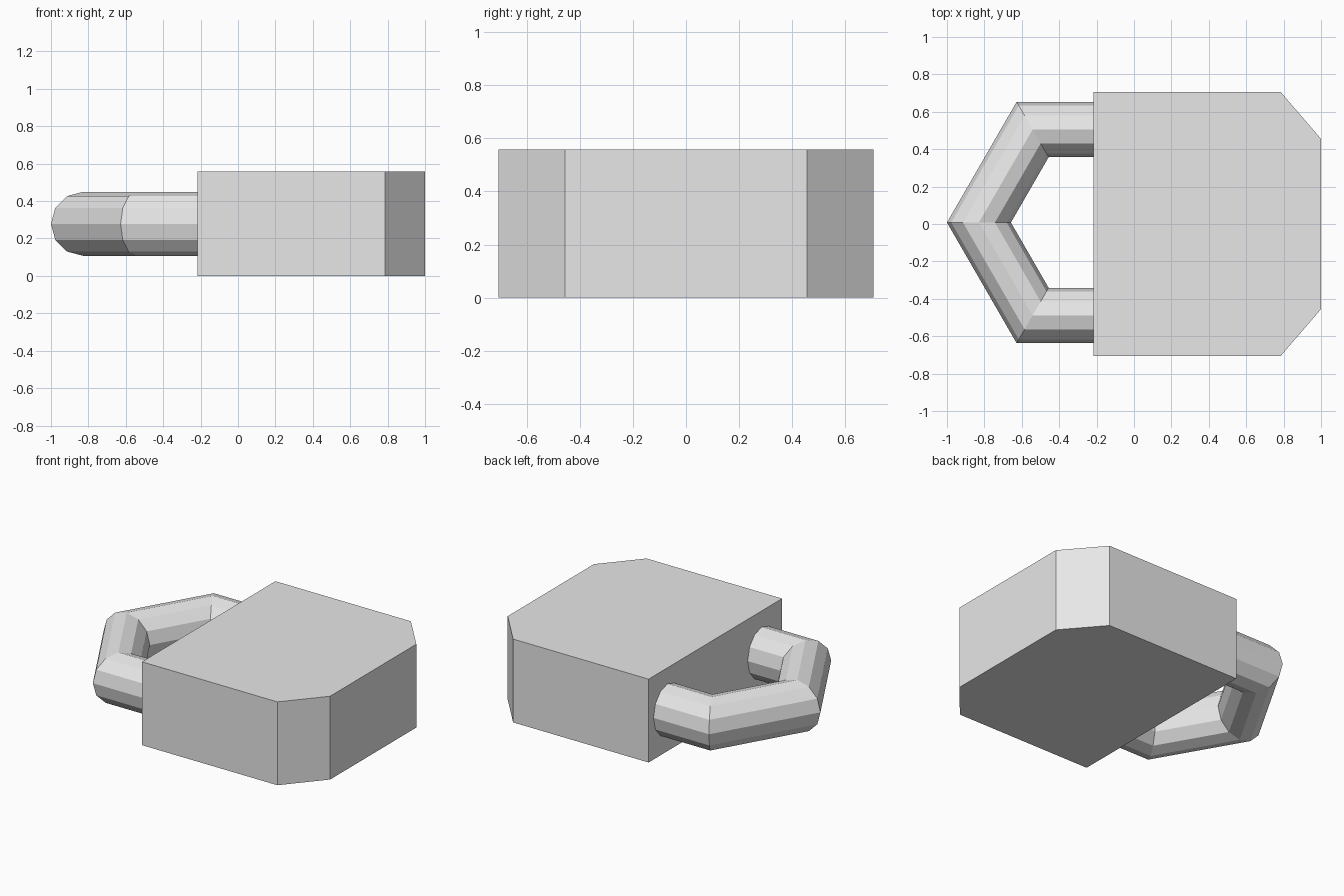
import bpy
import bmesh

cube = bpy.data.objects.get("Cube")
if cube:
    bpy.data.objects.remove(cube, do_unlink=True)

# Plain grey for the whole lock
GREY = (0.8, 0.8, 0.8, 1.0)
grey = bpy.data.materials.new("plain_grey")
grey.use_nodes = True
grey.diffuse_color = GREY
bsdf = next(n for n in grey.node_tree.nodes if n.type == "BSDF_PRINCIPLED")
bsdf.inputs["Base Color"].default_value = GREY

HEIGHT = 0.557

# Lock body: chamfered outline pulled straight up
half = [(-0.217, 0.705), (0.785, 0.705), (1.0, 0.455)]
outline = [(x, -y) for x, y in half] + half[::-1]
bm = bmesh.new()
base = bm.faces.new([bm.verts.new((x, y, 0)) for x, y in outline])
top = bmesh.ops.extrude_face_region(bm, geom=[base])["geom"]
bmesh.ops.translate(bm, vec=(0, 0, HEIGHT),
                    verts=[v for v in top if isinstance(v, bmesh.types.BMVert)])
bmesh.ops.recalc_face_normals(bm, faces=bm.faces)
mesh = bpy.data.meshes.new("lock_body")
bm.to_mesh(mesh)
bm.free()
body = bpy.data.objects.new("lock_body", mesh)
bpy.context.collection.objects.link(body)
body.data.materials.append(grey)

# Shackle: six-sided ring half sunk into the body
bpy.ops.mesh.primitive_torus_add(
    major_segments=6, minor_segments=12, major_radius=0.574, minor_radius=0.171,
    location=(-0.255, 0.008, HEIGHT / 2))
shackle = bpy.context.object
shackle.name = shackle.data.name = "shackle"
bpy.ops.object.shade_flat()
shackle.data.materials.append(grey)
